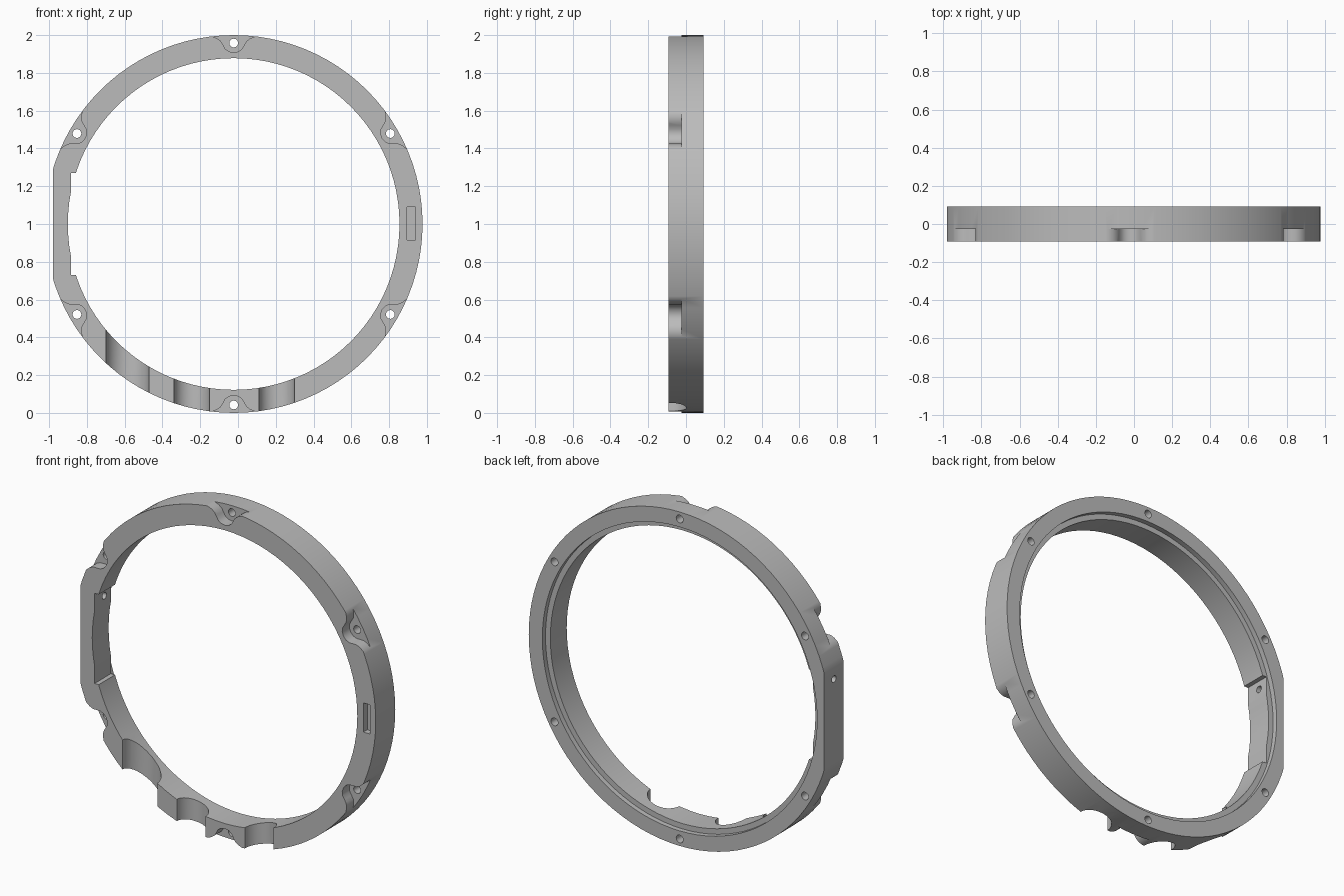
import bpy, bmesh, math
from mathutils import Matrix, Vector

cube = bpy.data.objects.get("Cube")
if cube:
    bpy.data.objects.remove(cube)

CENTRE = Vector((-0.023, 0, 1.0))
HALF = 0.0925          # half the ring thickness
FRONT = -HALF


def add_object(name, bm):
    bmesh.ops.recalc_face_normals(bm, faces=bm.faces)
    mesh = bpy.data.meshes.new(name)
    bm.to_mesh(mesh)
    bm.free()
    obj = bpy.data.objects.new(name, mesh)
    bpy.context.scene.collection.objects.link(obj)
    return obj


def box(name, low, high):
    low, high = Vector(low), Vector(high)
    bm = bmesh.new()
    bmesh.ops.create_cube(bm, size=1)
    size = Matrix.Diagonal((high - low).to_4d())
    bm.transform(Matrix.Translation((low + high) / 2) @ size)
    return add_object(name, bm)


def cylinder(name, start, end, radius, segments=24):
    start, end = Vector(start), Vector(end)
    axis = end - start
    bm = bmesh.new()
    bmesh.ops.create_cone(bm, cap_ends=True, segments=segments,
                          radius1=radius, radius2=radius, depth=axis.length)
    turn = Vector((0, 0, 1)).rotation_difference(axis).to_matrix().to_4x4()
    bm.transform(Matrix.Translation((start + end) / 2) @ turn)
    return add_object(name, bm)


def lathe(name, profile, segments):
    # Turn a closed (radius, y) profile about the y axis
    bm = bmesh.new()
    loops = []
    for i in range(segments):
        a = math.tau * i / segments
        loops.append([bm.verts.new(CENTRE + Vector((r * math.cos(a), y, r * math.sin(a))))
                      for r, y in profile])
    n = len(profile)
    for i in range(segments):
        a, b = loops[i], loops[(i + 1) % segments]
        for j in range(n):
            k = (j + 1) % n
            bm.faces.new((a[j], a[k], b[k], b[j]))
    return add_object(name, bm)


def screw_pocket(name, angle):
    # Flared recess open to the rim; outline in (tangent, radius)
    side = [(0.13, 1.03), (0.115, 0.993), (0.088, 0.983), (0.068, 0.968),
            (0.056, 0.948), (0.045, 0.928), (0.025, 0.913)]
    outline = side + [(0, 0.908)] + [(-u, v) for u, v in reversed(side)]
    radial = Vector((math.cos(angle), 0, math.sin(angle)))
    tangent = Vector((-math.sin(angle), 0, math.cos(angle)))
    bm = bmesh.new()
    face = bm.faces.new([bm.verts.new(CENTRE + tangent * u + radial * v + Vector((0, -0.2, 0)))
                         for u, v in outline])
    new = bmesh.ops.extrude_face_region(bm, geom=[face])["geom"]
    bmesh.ops.translate(bm, vec=(0, 0.175, 0),
                        verts=[g for g in new if isinstance(g, bmesh.types.BMVert)])
    return add_object(name, bm)


# Ring with a shallow rebate round the back of the bore
ring = lathe("ring_frame", [(0.878, FRONT), (1, FRONT), (1, HALF),
                            (0.91, HALF), (0.91, 0.0625), (0.878, 0.0625)], 96)

cutters = []

# Flat on the right side, its inner pad and three cross holes
cutters.append(box("side_flat_cutter", (-1.2, -0.3, 0.4), (-0.98, 0.3, 1.6)))
cutters.append(box("inner_pad_cutter", (-0.885, -0.3, 0.73), (-0.7, 0.3, 1.27)))
for z in (0.78, 1.0, 1.22):
    cutters.append(cylinder("cross_hole_cutter", (-1.1, 0, z), (-0.8, 0, z), 0.02))

# Six screw pockets with through holes
for i in range(6):
    angle = math.radians(30 + 60 * i)
    cutters.append(screw_pocket("pocket_cutter", angle))
    spot = CENTRE + Vector((math.cos(angle), 0, math.sin(angle))) * 0.958
    depth = Vector((0, 0.3, 0))
    cutters.append(cylinder("screw_hole_cutter", spot - depth, spot + depth, 0.023))

# Round scallops across the lower front
for left, right in ((-0.70, -0.47), (-0.34, -0.15), (0.11, 0.30)):
    x = (left + right) / 2
    cutters.append(cylinder("scallop_cutter", (x, FRONT, -0.2), (x, FRONT, 0.6),
                            (right - left) / 2, 48))

# Small slot in the left front face
cutters.append(box("slot_cutter", (0.895, -0.2, 0.915), (0.94, -0.055, 1.09)))

# Cut everything, then drop the cutters
bpy.context.view_layer.objects.active = ring
for cutter in cutters:
    cutter.hide_render = True
    mod = ring.modifiers.new("cut", 'BOOLEAN')
    mod.operation = 'DIFFERENCE'
    mod.solver = 'EXACT'
    mod.object = cutter
    bpy.ops.object.modifier_apply(modifier=mod.name)
    bpy.data.objects.remove(cutter)

# Plain grey finish
grey = bpy.data.materials.new("plain_grey")
grey.use_nodes = True
colour = (0.5, 0.5, 0.5, 1)
grey.diffuse_color = colour
grey.node_tree.nodes["Principled BSDF"].inputs["Base Color"].default_value = colour
ring.data.materials.clear()
ring.data.materials.append(grey)

bpy.ops.object.select_all(action='DESELECT')
ring.select_set(True)
bpy.ops.object.shade_smooth_by_angle(angle=math.radians(30))
